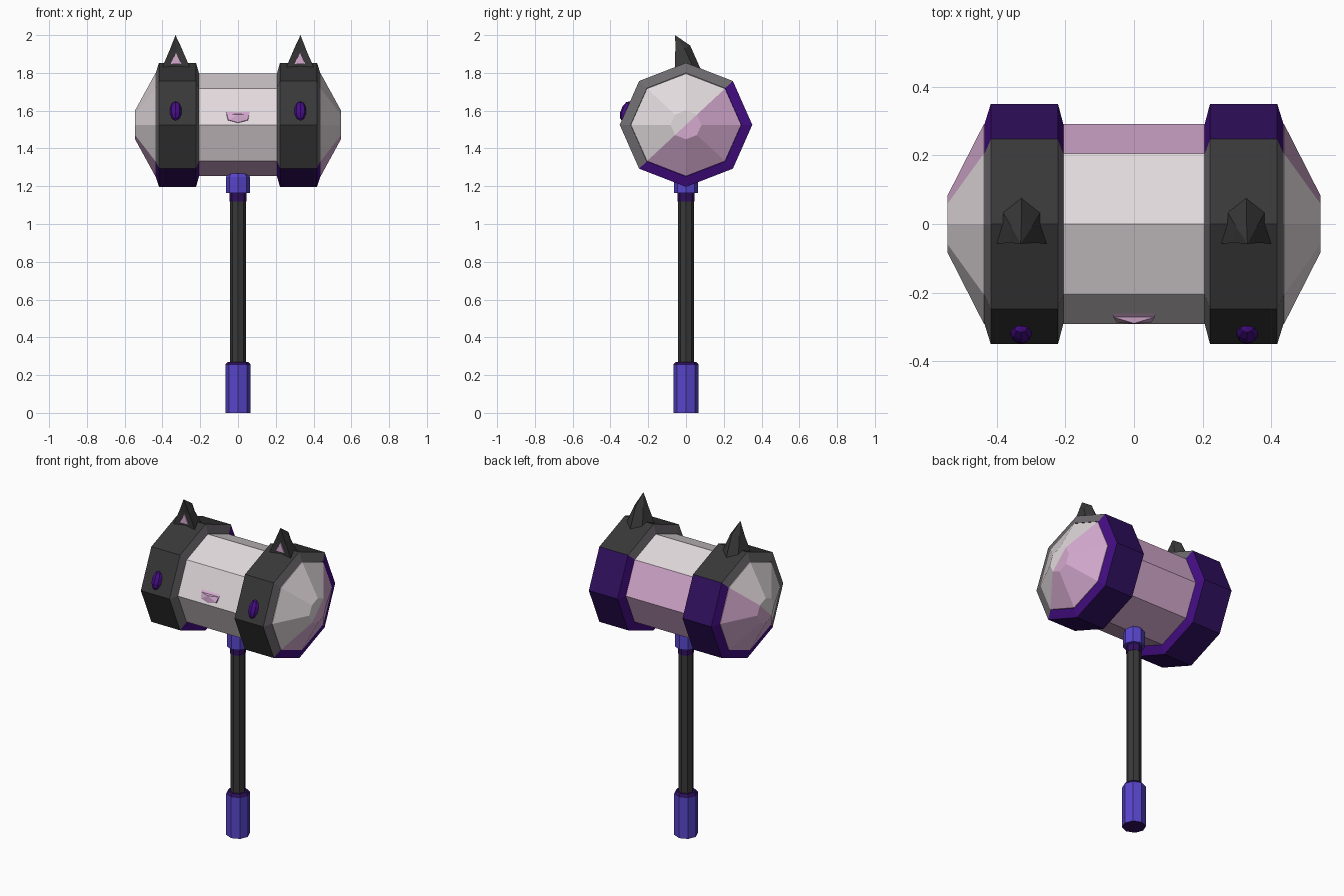
import bpy, bmesh, math
from mathutils import Matrix

if "Cube" in bpy.data.objects:
    bpy.data.objects.remove(bpy.data.objects["Cube"])

CZ = 1.525  # height of the head's axis


def mat(name, rgb):
    m = bpy.data.materials.new(name)
    m.diffuse_color = (*rgb, 1)
    m.use_nodes = True
    m.node_tree.nodes["Principled BSDF"].inputs["Base Color"].default_value = m.diffuse_color
    return m


WHITE = mat("pale_white", (0.76, 0.70, 0.72))
PINK = mat("pink", (0.66, 0.40, 0.62))
GREY = mat("charcoal", (0.040, 0.040, 0.040))
RIM = mat("mid_grey", (0.16, 0.15, 0.16))
PURPLE = mat("deep_purple", (0.030, 0.005, 0.115))
BRIGHT = mat("bright_purple", (0.058, 0.004, 0.23))
VIOLET = mat("blue_violet", (0.10, 0.06, 0.60))


def finish(name, bm, mats, rule=None):
    bmesh.ops.recalc_face_normals(bm, faces=bm.faces)
    bm.normal_update()
    if rule:
        for f in bm.faces:
            f.material_index = rule(f)
    me = bpy.data.meshes.new(name)
    bm.to_mesh(me)
    bm.free()
    for m in mats:
        me.materials.append(m)
    ob = bpy.data.objects.new(name, me)
    bpy.context.collection.objects.link(ob)
    return ob


def bridge(bm, rings, closed=False):
    """Join equal rings of verts with quads."""
    n = len(rings[0])
    pairs = list(zip(rings, rings[1:]))
    if closed:
        pairs.append((rings[-1], rings[0]))
    for a, b in pairs:
        for i in range(n):
            j = (i + 1) % n
            bm.faces.new((a[i], a[j], b[j], b[i]))


def fan(bm, ring, tip):
    t = bm.verts.new(tip)
    for i in range(len(ring)):
        bm.faces.new((ring[i], ring[(i + 1) % len(ring)], t))


def octagon_x(bm, x, r, squash):
    return [bm.verts.new((x, r * math.cos(k * math.pi / 4),
                          CZ + r * squash * math.sin(k * math.pi / 4))) for k in range(8)]


def lower_back(f):
    """1 for faces on the lower back half of the head."""
    c = f.calc_center_median()
    return 0 if (c.z - CZ) - c.y > 0 else 1


# Head drum with tapered ends
bm = bmesh.new()
rings = [octagon_x(bm, x, r, 0.93) for x, r in
         ((-0.545, 0.082), (-0.438, 0.292), (0.438, 0.292), (0.545, 0.082))]
bridge(bm, rings)
fan(bm, rings[0], (-0.545, 0, CZ))
fan(bm, rings[-1], (0.545, 0, CZ))
finish("head_drum", bm, [WHITE, PINK], lower_back)


def band_rule(f):
    return lower_back(f) + (2 if abs(f.normal.x) > 0.5 else 0)


for s, side in ((-1, "left"), (1, "right")):
    # Thick band round the drum
    bm = bmesh.new()
    bridge(bm, [octagon_x(bm, s * x, r, 0.935) for x, r in
                ((0.206, 0.29), (0.222, 0.351), (0.418, 0.351), (0.436, 0.293))])
    finish(side + "_band", bm, [GREY, PURPLE, RIM, BRIGHT], band_rule)

    # Pointed ear: base ring, middle ring, tip
    bm = bmesh.new()
    cx = s * 0.328
    base = ((-0.075, -0.058, 1.825), (-0.055, 0.035, 1.835), (0, 0.08, 1.815),
            (0.055, 0.035, 1.835), (0.075, -0.058, 1.825), (0, -0.045, 1.83))
    mid = ((-0.036, -0.055, 1.915), (-0.03, -0.008, 1.93), (0, 0.022, 1.945),
           (0.03, -0.008, 1.93), (0.036, -0.055, 1.915), (0, -0.045, 1.915))
    r0, r1 = [[bm.verts.new((cx + x, y, z)) for x, y, z in r] for r in (base, mid)]
    bridge(bm, [r0, r1])
    bm.faces.new(r0)
    fan(bm, r1, (cx + s * 0.003, -0.058, 2.0))
    finish(side + "_ear", bm, [GREY])

    # Pink inner ear plate
    bm = bmesh.new()
    tri = [[bm.verts.new((cx + x, y, z)) for x, z in
            ((-0.028, 1.848), (0.028, 1.848), (0, 1.912))] for y in (-0.057, -0.050)]
    bridge(bm, tri)
    bm.faces.new(tri[0])
    bm.faces.new(tri[1])
    finish(side + "_inner_ear", bm, [PINK])

    # Oval stud eye lying on the sloping band face
    bm = bmesh.new()
    m = (Matrix.Translation((s * 0.33, -0.319, 1.598))
         @ Matrix.Rotation(math.radians(-22), 4, 'X')
         @ Matrix.Diagonal((0.032, 0.026, 0.055, 1)))
    bmesh.ops.create_uvsphere(bm, u_segments=8, v_segments=5, radius=1, matrix=m)
    finish(side + "_eye", bm, [BRIGHT])

# Wedge nose on the drum front: flat top sloping out to an upright face
bm = bmesh.new()
outline = ((-0.066, 1.603), (0.066, 1.603), (0.055, 1.548), (0, 1.534), (-0.055, 1.548))
back = [bm.verts.new((x, -0.292 + (z - CZ) * 0.45 + 0.005, z)) for x, z in outline]
front = [bm.verts.new((x, y, z)) for x, y, z in
         ((-0.06, -0.272, 1.583), (0.06, -0.272, 1.583), (0.05, -0.288, 1.551),
          (0, -0.292, 1.537), (-0.05, -0.288, 1.551))]
bridge(bm, [back, front])
bm.faces.new(back)
peak = (0, -0.290, 1.58)
fan(bm, front, peak)
finish("nose", bm, [PINK])


def turned(name, profile, mats, rule=None):
    """Eight-sided upright part from (radius, height) pairs."""
    bm = bmesh.new()
    rings = [[bm.verts.new((r * math.cos(k * math.pi / 4), r * math.sin(k * math.pi / 4), z))
              for k in range(8)] for r, z in profile]
    bridge(bm, rings)
    bm.faces.new(rings[0])
    bm.faces.new(rings[-1])
    return finish(name, bm, mats, rule)


def slanted(f):
    return 1 if abs(f.normal.z) > 0.3 else 0


# Handle: shaft, grip, neck ring and collar
turned("shaft", ((0.043, 0.2), (0.043, 1.2)), [GREY])
turned("grip", ((0.067, 0), (0.067, 0.255), (0.055, 0.27)), [VIOLET, PURPLE], slanted)
turned("neck_ring", ((0.045, 1.12), (0.045, 1.17)), [PURPLE])
turned("collar", ((0.063, 1.163), (0.063, 1.25), (0.052, 1.267)), [VIOLET])
